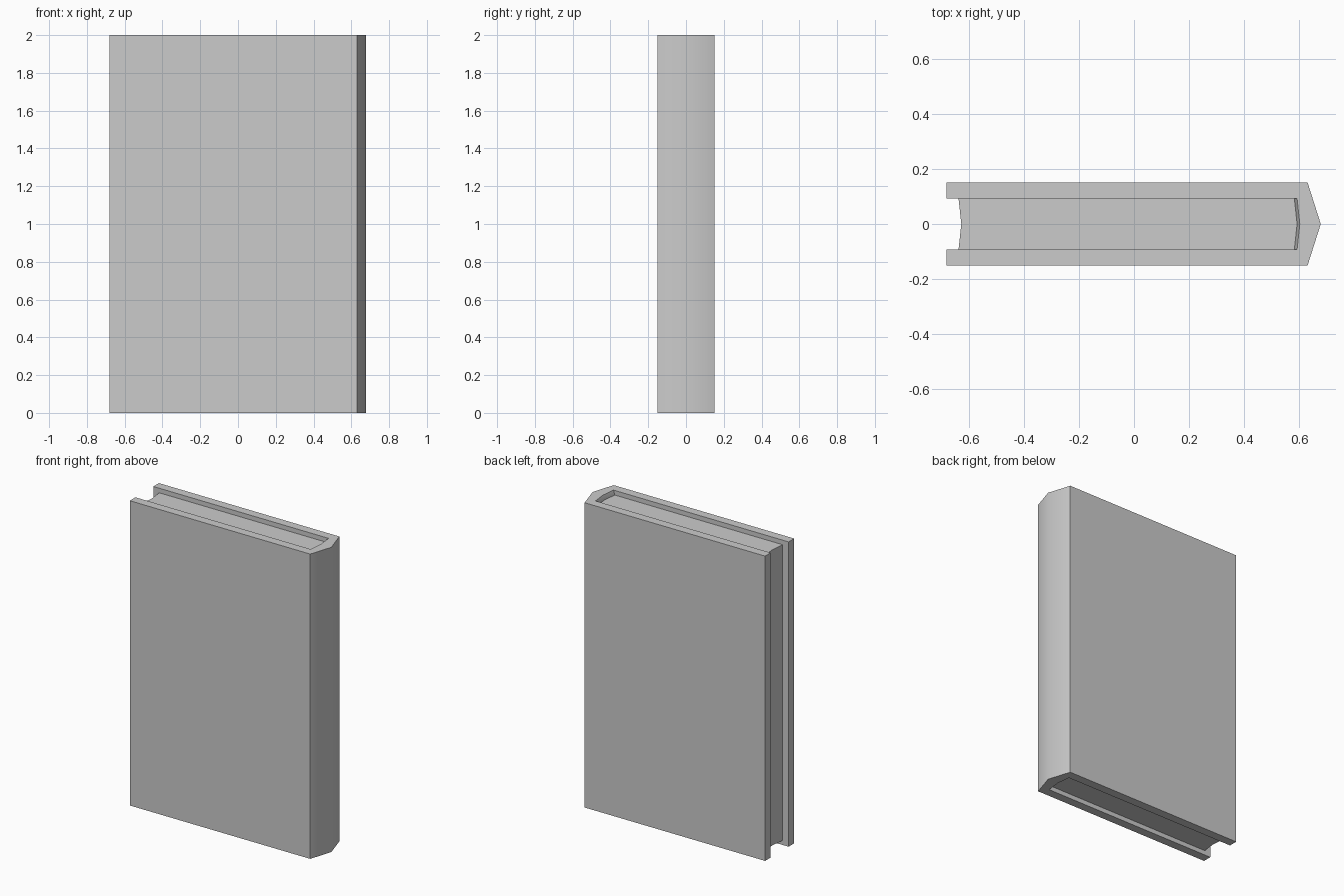
import bpy, bmesh, math

if "Cube" in bpy.data.objects:
    bpy.data.objects.remove(bpy.data.objects["Cube"])

H = 2.0        # book height
D = 0.03       # page block recess at top and bottom
OUT, INN = 0.151, 0.093   # half thickness outside / inside the boards


def loft(name, rings, quads):
    """Stack (z, outline) rings; quads lists the outline indices of each cap face."""
    bm = bmesh.new()
    layers = [[bm.verts.new((x, y, z)) for x, y in pts] for z, pts in rings]
    n = len(layers[0])
    for a, b in zip(layers, layers[1:]):
        for i in range(n):
            j = (i + 1) % n
            bm.faces.new((a[i], a[j], b[j], b[i]))
    for q in quads:
        bm.faces.new([layers[0][i] for i in reversed(q)])
        bm.faces.new([layers[-1][i] for i in q])
    bmesh.ops.recalc_face_normals(bm, faces=bm.faces)
    me = bpy.data.meshes.new(name)
    bm.to_mesh(me)
    bm.free()
    ob = bpy.data.objects.new(name, me)
    bpy.context.collection.objects.link(ob)
    return ob


def cover_outline(shift):
    """U-shaped cover section with a ridged spine; shift moves the inner spine wall."""
    return [(-0.68, -OUT), (0.63, -OUT), (0.678, 0), (0.63, OUT), (-0.68, OUT),
            (-0.68, INN), (0.592 - shift, INN), (0.602 - shift, 0),
            (0.592 - shift, -INN), (-0.68, -INN)]


# cover: inner spine wall slopes in to meet the pages
cover = loft("cover",
             [(0, cover_outline(0)), (D, cover_outline(0.01)),
              (H - D, cover_outline(0.01)), (H, cover_outline(0))],
             [(0, 1, 8, 9), (1, 2, 7, 8), (2, 3, 6, 7), (3, 4, 5, 6)])

# pages: hollowed fore edge, rounded back
page_outline = [(-0.637, -INN), (0.582, -INN), (0.592, 0),
                (0.582, INN), (-0.637, INN), (-0.627, 0)]
pages = loft("pages", [(D, page_outline), (H - D, page_outline)],
             [(0, 1, 2, 5), (5, 2, 3, 4)])

# soft shading across the shallow spine ridge and fore edge
for ob in (cover, pages):
    bpy.ops.object.select_all(action='DESELECT')
    ob.select_set(True)
    bpy.context.view_layer.objects.active = ob
    bpy.ops.object.shade_smooth_by_angle(angle=math.radians(40))
